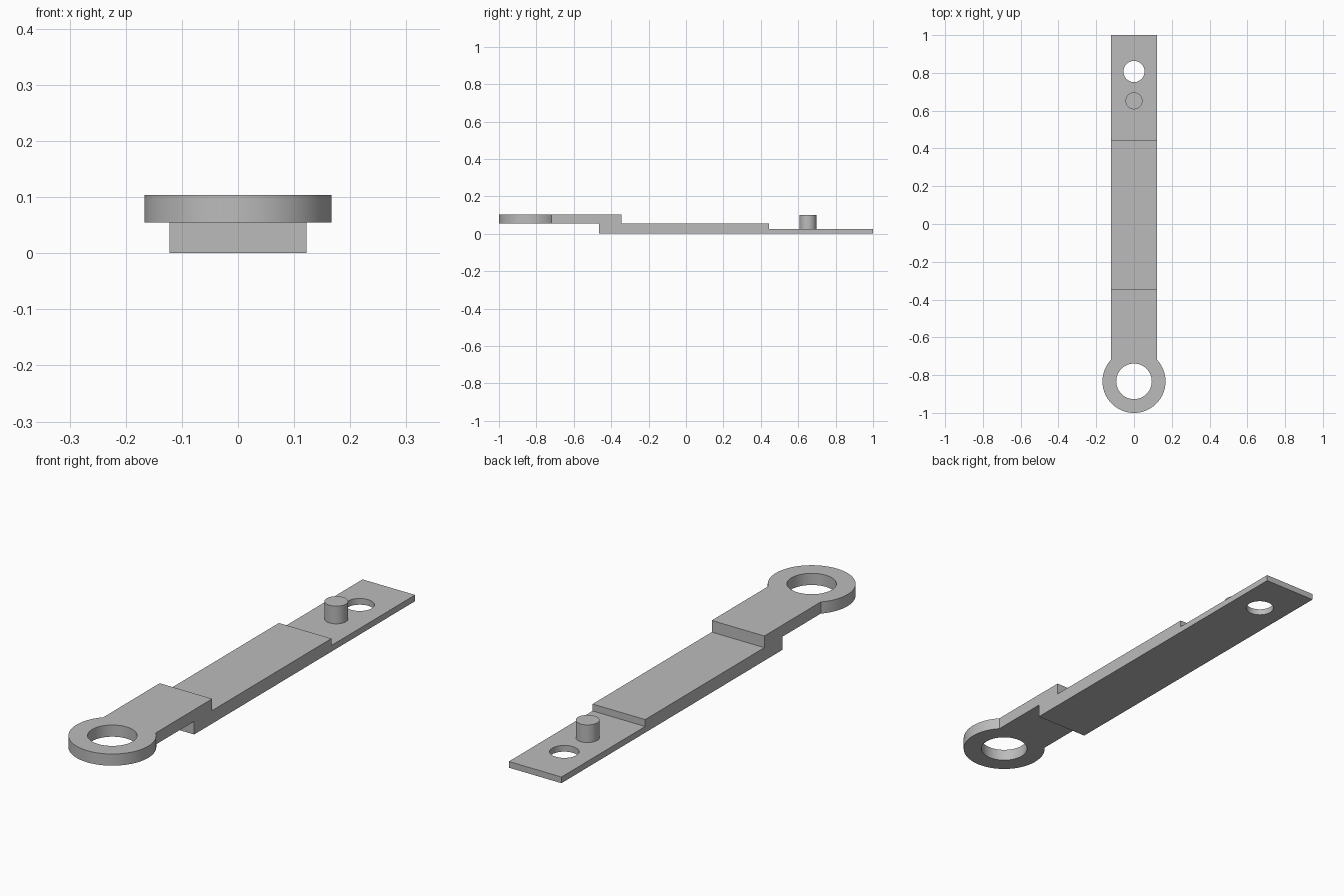
import bpy, bmesh

cube = bpy.data.objects.get("Cube")
if cube:
    bpy.data.objects.remove(cube, do_unlink=True)

HALF_WIDTH = 0.122
Z_THIN, Z_MID, Z_TOP = 0.026, 0.055, 0.104
RING_Y = -0.833

steel = bpy.data.materials.new("plain_grey")
steel.use_nodes = True
grey = (0.5, 0.5, 0.5, 1)
steel.diffuse_color = grey
steel.node_tree.nodes["Principled BSDF"].inputs["Base Color"].default_value = grey


def add_object(name, bm):
    bmesh.ops.recalc_face_normals(bm, faces=bm.faces)
    mesh = bpy.data.meshes.new(name)
    bm.to_mesh(mesh)
    bm.free()
    mesh.materials.append(steel)
    obj = bpy.data.objects.new(name, mesh)
    bpy.context.collection.objects.link(obj)
    return obj


def cylinder(name, y, radius, z0, z1, sides=96):
    bm = bmesh.new()
    bmesh.ops.create_cone(bm, cap_ends=True, segments=sides, radius1=radius,
                          radius2=radius, depth=z1 - z0)
    bmesh.ops.translate(bm, verts=bm.verts, vec=(0, y, (z0 + z1) / 2))
    return add_object(name, bm)


def select_only(obj):
    bpy.ops.object.select_all(action="DESELECT")
    obj.select_set(True)
    bpy.context.view_layer.objects.active = obj


def combine(target, tool, operation):
    """Apply a boolean and discard the helper object."""
    tool.hide_render = True
    mod = target.modifiers.new(operation, "BOOLEAN")
    mod.operation, mod.object, mod.solver = operation, tool, "EXACT"
    select_only(target)
    bpy.ops.object.modifier_apply(modifier=mod.name)
    bpy.data.objects.remove(tool, do_unlink=True)


# Stepped bar: side profile (y, z) extruded across the width
profile = [(-0.74, Z_MID), (-0.465, Z_MID), (-0.465, 0), (1, 0),
           (1, Z_THIN), (0.445, Z_THIN), (0.445, Z_MID),
           (-0.345, Z_MID), (-0.345, Z_TOP), (-0.74, Z_TOP)]
bm = bmesh.new()
side = bm.faces.new([bm.verts.new((-HALF_WIDTH, y, z)) for y, z in profile])
extruded = bmesh.ops.extrude_face_region(bm, geom=[side])["geom"]
bmesh.ops.translate(bm, vec=(2 * HALF_WIDTH, 0, 0),
                    verts=[v for v in extruded if isinstance(v, bmesh.types.BMVert)])
arm = add_object("stepped_arm", bm)

# Round eye at the front end, then both through holes
combine(arm, cylinder("eye", RING_Y, 0.167, Z_MID, Z_TOP), "UNION")
combine(arm, cylinder("eye_hole", RING_Y, 0.094, -0.1, 0.2), "DIFFERENCE")
combine(arm, cylinder("tail_hole", 0.807, 0.056, -0.1, 0.2), "DIFFERENCE")

# Upright pin on the thin tail
pin = cylinder("pin", 0.652, 0.045, Z_THIN, 0.1, 64)

for obj in (arm, pin):
    select_only(obj)
    bpy.ops.object.shade_smooth_by_angle()
